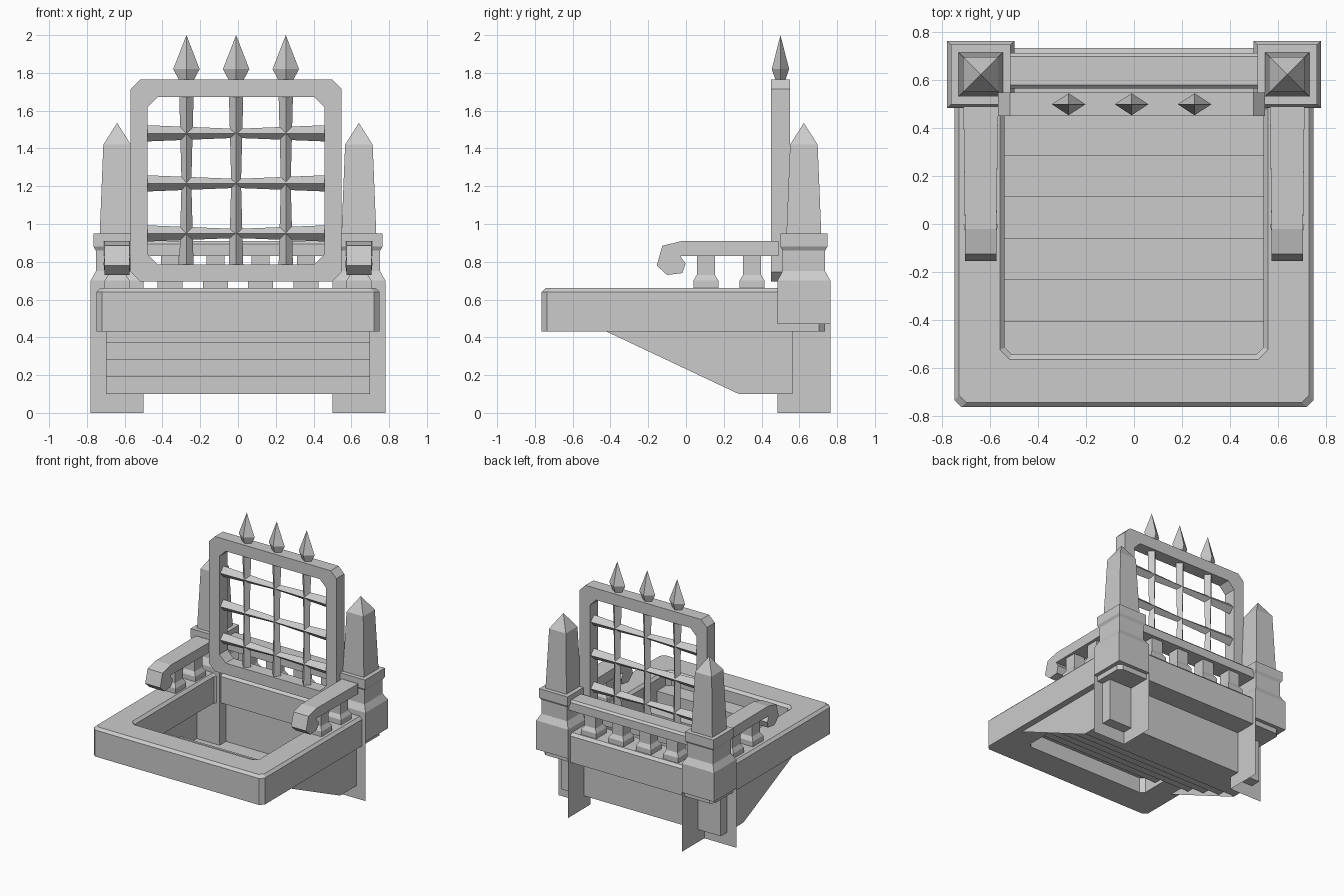
import bpy, bmesh

old = bpy.data.objects.get("Cube")
if old:
    bpy.data.objects.remove(old)

stone = bpy.data.materials.new("grey stone")
stone.use_nodes = True
GREY = (0.6, 0.6, 0.6, 1)
stone.diffuse_color = GREY
stone.node_tree.nodes["Principled BSDF"].inputs["Base Color"].default_value = GREY


def build(name, bm, solid=True):
    if solid:
        bmesh.ops.recalc_face_normals(bm, faces=bm.faces)
    mesh = bpy.data.meshes.new(name)
    bm.to_mesh(mesh)
    bm.free()
    mesh.materials.append(stone)
    ob = bpy.data.objects.new(name, mesh)
    bpy.context.collection.objects.link(ob)
    return ob


def skin(name, loops, closed=False):
    """Join matching loops of points with faces; cap the ends unless closed."""
    bm = bmesh.new()
    rows = [[bm.verts.new(p) for p in loop] for loop in loops]
    n = len(rows[0])
    pairs = list(zip(rows, rows[1:]))
    if closed:
        pairs.append((rows[-1], rows[0]))
    for a, b in pairs:
        for i in range(n):
            j = (i + 1) % n
            bm.faces.new((a[i], a[j], b[j], b[i]))
    if not closed:
        bm.faces.new(rows[0])
        bm.faces.new(rows[-1])
    bmesh.ops.remove_doubles(bm, verts=bm.verts, dist=0.0005)
    return build(name, bm)


def square_stack(name, x, y, sections):
    """Square column from (half width, height) pairs."""
    return skin(name, [[(x - h, y - h, z), (x + h, y - h, z), (x + h, y + h, z), (x - h, y + h, z)]
                       for h, z in sections])


def diamond_bar(name, centre, axis, sections):
    """Diamond-section bar from (position, half width, half depth)."""
    cx, cy, cz = centre
    loops = []
    for t, w, d in sections:
        ring = [(w, 0), (0, d), (-w, 0), (0, -d)]
        if axis == "z":
            loops.append([(cx + a, cy + b, t) for a, b in ring])
        else:
            loops.append([(t, cy + b, cz + a) for a, b in ring])
    return skin(name, loops)


def octagon(u0, u1, v0, v1, c):
    return [(u0 + c, v0), (u1 - c, v0), (u1, v0 + c), (u1, v1 - c),
            (u1 - c, v1), (u0 + c, v1), (u0, v1 - c), (u0, v0 + c)]


def sheet(name, polygons):
    bm = bmesh.new()
    for poly in polygons:
        bm.faces.new([bm.verts.new(p) for p in poly])
    return build(name, bm, False)


# Balcony rim: hollow slab with softened edges
rim = []
for half, front, back, cut, z in (
        (0.75, -0.765, 0.735, 0.03, 0.43), (0.75, -0.765, 0.735, 0.03, 0.64),
        (0.73, -0.745, 0.715, 0.03, 0.66), (0.56, -0.565, 0.52, 0.04, 0.66),
        (0.54, -0.545, 0.5, 0.03, 0.64), (0.54, -0.545, 0.5, 0.03, 0.43)):
    rim.append([(u, v, z) for u, v in octagon(-half, half, front, back, cut)])
skin("balcony_rim", rim, closed=True)

# Stepped floor under the rim, running down to the back
W = 0.70
BACK = 0.565
edge = [(-0.6, 0.55)]
for i in range(5):
    y, z = -0.405 + 0.173 * i, 0.55 - 0.09 * i
    edge += [(y, z), (y, z - 0.09)]
edge += [(BACK, 0.1), (BACK, 0.45)]
sheet("stepped_floor", [[(-W, a, b), (W, a, b), (W, c, d), (-W, c, d)]
                        for (a, b), (c, d) in zip(edge, edge[1:])])
cheek = [(-0.42, 0.43), (0.28, 0.1), (BACK, 0.1), (BACK, 0.43)]
for side, label in ((-1, "right"), (1, "left")):
    sheet("floor_cheek_" + label, [[(side * W, y, z) for y, z in cheek]])

# Corner posts with obelisks, and the thin legs below them
PY = 0.624
for side, label in ((-1, "right"), (1, "left")):
    px = side * 0.64
    square_stack("post_" + label, px, PY,
                 [(0.14, 0.47), (0.14, 0.70), (0.113, 0.75), (0.113, 0.86), (0.125, 0.88), (0.125, 0.95)])
    square_stack("obelisk_" + label, px, PY, [(0.092, 0.95), (0.073, 1.42), (0, 1.535)])
    near, far = side * 0.5, side * 0.78
    sheet("leg_" + label, [
        [(near, 0.484, 0), (far, 0.484, 0), (far, 0.484, 0.47), (near, 0.484, 0.47)],
        [(near, 0.484, 0), (near, 0.764, 0), (near, 0.764, 0.47), (near, 0.484, 0.47)]])

# Balusters under the arm rails and the back rail
BALUSTER = [(0.066, 0.655), (0.066, 0.70), (0.048, 0.73), (0.048, 0.835)]
for side, label in ((-1, "right"), (1, "left")):
    for k, y in enumerate((0.105, 0.35)):
        square_stack(f"arm_baluster_{label}_{k}", side * 0.64, y, BALUSTER)
for k in range(4):
    square_stack(f"back_baluster_{k}", -0.36 + 0.24 * k, 0.64, BALUSTER)

# Arm rails with a curled front end
CURL = [(0.49, 0.91), (-0.02, 0.91), (-0.125, 0.885), (-0.155, 0.78), (-0.10, 0.73),
        (-0.02, 0.74), (-0.002, 0.79), (-0.03, 0.83), (0.49, 0.83)]
for side, label in ((-1, "right"), (1, "left")):
    loops = []
    for s in (-1, 1):
        loops.append([(side * 0.64 + s * (0.072 if y > -0.01 else 0.066), y, z) for y, z in CURL])
    skin("arm_rail_" + label, loops)

# Back rail
skin("back_rail", [[(x, 0.565, 0.83), (x, 0.715, 0.83), (x, 0.715, 0.895), (x, 0.7, 0.91),
                    (x, 0.58, 0.91), (x, 0.565, 0.895)] for x in (-0.53, 0.53)])

# Gate frame standing behind the opening
GX, GY = -0.01, 0.5
outer = octagon(GX - 0.558, GX + 0.558, 0.695, 1.765, 0.05)
inner = octagon(GX - 0.468, GX + 0.468, 0.785, 1.673, 0.055)
skin("gate_frame", [[(u, y, v) for u, v in loop] for loop, y in
                    ((outer, 0.45), (outer, 0.55), (inner, 0.55), (inner, 0.45))], closed=True)

# Gate bars and the spear points above them
for k in range(3):
    bx = GX + 0.263 * (k - 1)
    diamond_bar(f"upright_bar_{k}", (bx, GY, 0), "z",
                [(0.78, 0.038, 0.038), (1.22, 0.026, 0.03), (1.68, 0.038, 0.038)])
    diamond_bar(f"spear_point_{k}", (bx, GY, 0), "z",
                [(1.76, 0.038, 0.025), (1.82, 0.07, 0.046), (2.0, 0, 0)])
    bz = 0.95 + 0.265 * k
    diamond_bar(f"cross_bar_{k}", (0, GY, bz), "x",
                [(GX - 0.475, 0.043, 0.04), (GX, 0.024, 0.03), (GX + 0.475, 0.043, 0.04)])
